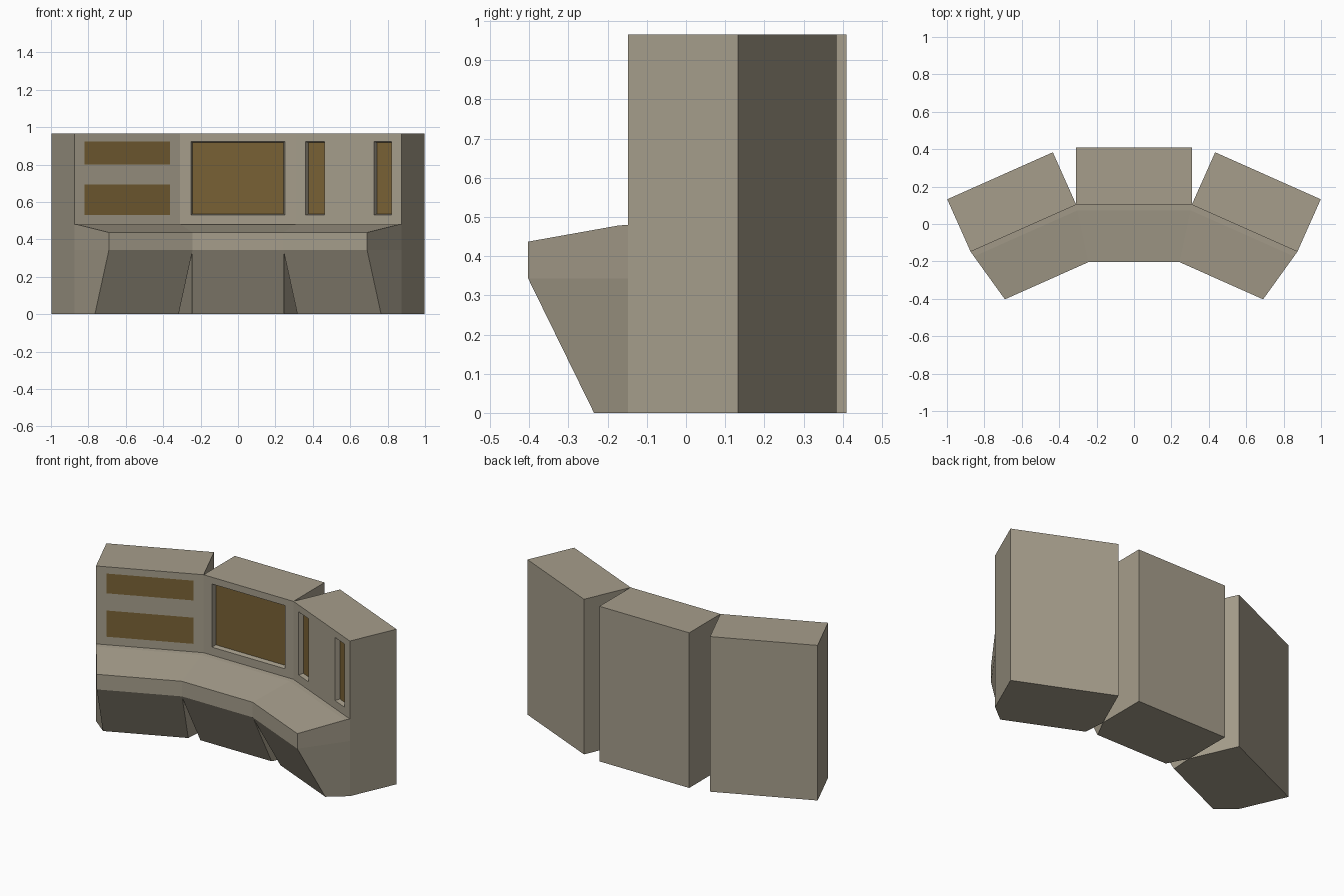
import bpy, bmesh
from math import radians, cos, sin
from mathutils import Matrix, Vector

if "Cube" in bpy.data.objects:
    bpy.data.objects.remove(bpy.data.objects["Cube"])

HALF, DEEP, HIGH = 0.309, 0.307, 0.965   # cabinet half width, depth, height
FRONT_Y, ANGLE = 0.103, radians(24)


def material(name, rgb):
    m = bpy.data.materials.new(name)
    m.diffuse_color = (*rgb, 1)
    m.use_nodes = True
    m.node_tree.nodes["Principled BSDF"].inputs["Base Color"].default_value = m.diffuse_color
    return m


BODY = material("khaki_paint", (0.38, 0.34, 0.26))
AMBER = material("amber_panel", (0.19, 0.12, 0.035))


def finish(bm, name, place):
    bmesh.ops.recalc_face_normals(bm, faces=bm.faces[:])
    mesh = bpy.data.meshes.new(name)
    bm.to_mesh(mesh)
    bm.free()
    mesh.materials.append(BODY)
    mesh.materials.append(AMBER)
    ob = bpy.data.objects.new(name, mesh)
    ob.matrix_world = place
    bpy.context.collection.objects.link(ob)


def cabinet(name, place, panels, recess):
    """Box whose front is cut into cells; panels are (x0, x1, z0, z1)."""
    bm = bmesh.new()
    bmesh.ops.create_cube(bm, size=1, matrix=Matrix.Translation((0, DEEP / 2, HIGH / 2))
                          @ Matrix.Diagonal((2 * HALF, DEEP, HIGH, 1)))

    def front():
        bm.normal_update()
        return [f for f in bm.faces if f.normal.y < -0.9]

    cuts = [(Vector((x, 0, 0)), Vector((1, 0, 0))) for x in sorted({x for p in panels for x in p[:2]})]
    cuts += [(Vector((0, 0, z)), Vector((0, 0, 1))) for z in sorted({z for p in panels for z in p[2:]})]
    for co, no in cuts:
        faces = front()
        geom = faces + list({e for f in faces for e in f.edges}) + list({v for f in faces for v in f.verts})
        bmesh.ops.bisect_plane(bm, geom=geom, plane_co=co, plane_no=no, dist=1e-5)

    screens = []
    for f in front():
        c = f.calc_center_median()
        if any(a < c.x < b and lo < c.z < hi for a, b, lo, hi in panels):
            screens.append(f)
    # sunken screens get sloping walls, the others stay flush
    if recess:
        bmesh.ops.inset_individual(bm, faces=screens, thickness=0.008, depth=-recess)
    for f in screens:
        f.material_index = 1
    finish(bm, name, place)


def desk(name, place):
    """Tapered desk: (half width, y, z) profile bridged left to right."""
    lip, ledge = 0.245, HALF - 0.064 * 0.03 / DEEP
    profile = [(HALF, 0, 0.48), (ledge, -0.03, 0.478), (lip, -DEEP, 0.437),
               (lip, -DEEP, 0.343), (lip, -0.123, 0), (HALF, 0, 0), (HALF, 0, 0.343)]
    bm = bmesh.new()
    left, right = [[bm.verts.new((s * x, y, z)) for x, y, z in profile] for s in (-1, 1)]
    n = len(profile)
    for i in range(n):
        j = (i + 1) % n
        bm.faces.new((left[i], left[j], right[j], right[i]))
    for side in (left, right):
        bm.faces.new([side[k] for k in (0, 1, 2, 3, 6)])
        bm.faces.new([side[k] for k in (6, 3, 4, 5)])
    finish(bm, name, place)


# three units hinged at the cabinet front corners
LO, HI = 0.53, 0.923
units = [
    ("left", -1, [(-0.25, 0.25, LO, 0.693), (-0.25, 0.25, 0.80, HI)], 0),
    ("centre", 0, [(-0.25, 0.25, LO, HI)], 0.028),
    ("right", 1, [(-0.252, -0.142, LO, HI), (0.148, 0.252, LO, HI)], 0.028),
]
for label, s, panels, recess in units:
    x = s * HALF * (1 + cos(ANGLE))
    y = FRONT_Y - abs(s) * HALF * sin(ANGLE)
    place = Matrix.Translation((x, y, 0)) @ Matrix.Rotation(-s * ANGLE, 4, 'Z')
    cabinet(label + "_cabinet", place, panels, recess)
    desk(label + "_desk", place)
